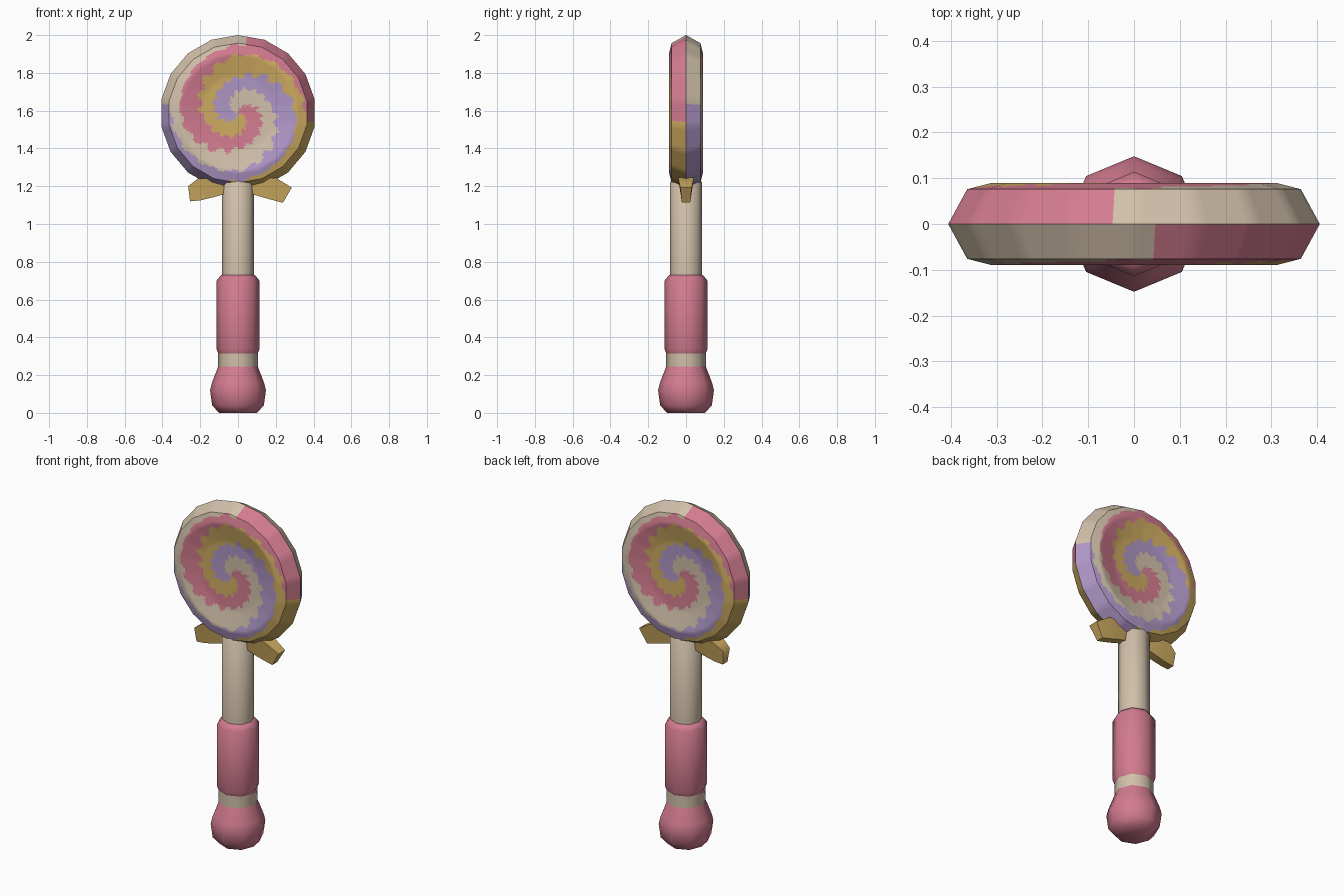
import bpy, bmesh, math
from math import sin, cos, pi, atan2

cube = bpy.data.objects.get("Cube")
if cube:
    bpy.data.objects.remove(cube, do_unlink=True)


def material(name, rgb):
    m = bpy.data.materials.new(name)
    m.use_nodes = True
    m.diffuse_color = (*rgb, 1)
    m.node_tree.nodes["Principled BSDF"].inputs["Base Color"].default_value = (*rgb, 1)
    return m


CREAM, LILAC, GOLD, PINK = range(4)
PALETTE = [
    material("cream", (0.64, 0.53, 0.40)),
    material("lilac", (0.43, 0.31, 0.57)),
    material("gold", (0.62, 0.41, 0.12)),
    material("pink", (0.65, 0.20, 0.28)),
]


def finish(bm, name, angle):
    bmesh.ops.remove_doubles(bm, verts=bm.verts, dist=1e-5)
    bmesh.ops.recalc_face_normals(bm, faces=bm.faces)
    mesh = bpy.data.meshes.new(name)
    bm.to_mesh(mesh)
    bm.free()
    for m in PALETTE:
        mesh.materials.append(m)
    obj = bpy.data.objects.new(name, mesh)
    bpy.context.collection.objects.link(obj)
    bpy.ops.object.select_all(action="DESELECT")
    obj.select_set(True)
    bpy.context.view_layer.objects.active = obj
    bpy.ops.object.shade_smooth_by_angle(angle=math.radians(angle))
    return obj


def loft(bm, rings, colours):
    """Skin a list of closed point rings and cap both ends."""
    loops = [[bm.verts.new(p) for p in ring] for ring in rings]
    n = len(loops[0])
    for a, b, colour in zip(loops, loops[1:], colours):
        for i in range(n):
            j = (i + 1) % n
            bm.faces.new((a[i], a[j], b[j], b[i])).material_index = colour
    bm.faces.new(loops[0]).material_index = colours[0]
    bm.faces.new(loops[-1]).material_index = colours[-1]


def lathe(name, profile, colour):
    bm = bmesh.new()
    rings = [[(r * cos(k * pi / 4), r * sin(k * pi / 4), z) for k in range(8)]
             for r, z in profile]
    loft(bm, rings, [colour] * (len(rings) - 1))
    return finish(bm, name, 60)


# Handle: eight-sided pommel, collar, grip and stick
lathe("pommel", [(0.10, 0), (0.137, 0.04), (0.148, 0.12), (0.138, 0.16), (0.105, 0.245)], PINK)
lathe("collar", [(0.105, 0.24), (0.105, 0.32)], CREAM)
lathe("grip", [(0.105, 0.315), (0.114, 0.34), (0.114, 0.70), (0.09, 0.73)], PINK)
lathe("stick", [(0.086, 0.70), (0.086, 1.22), (0.068, 1.24)], CREAM)

# Candy disc: an 18-sided dished disc with a four-armed spiral
CENTRE_Z, SIDES, SPLIT = 1.588, 18, 6
DISH = [(0, 0.062), (0.2, 0.068), (0.315, 0.09), (0.37, 0.076), (0.412, 0)]
ARMS = [(0, 0), (0.12, 1), (0.19, 2), (0.31, 3), (0.36, 4), (0.412, 4.15)]


def lookup(table, x):
    for (x0, y0), (x1, y1) in zip(table, table[1:]):
        if x <= x1:
            break
    return y0 + (y1 - y0) * (x - x0) / (x1 - x0)


def spiral_colour(radius, angle):
    wobble = 0.13 * sin(SIDES * angle) if radius < 0.365 else 0
    return math.floor(lookup(ARMS, radius) + wobble + angle / (pi / 2) - 1) % 4


def rim_point(i):
    """Point on the unit polygon, with each side divided evenly."""
    side, t = divmod(i, SPLIT)
    a, b = (pi / 2 + 2 * pi * (side + k) / SIDES for k in (0, 1))
    t /= SPLIT
    return cos(a) * (1 - t) + cos(b) * t, sin(a) * (1 - t) + sin(b) * t


outline = [rim_point(i) for i in range(SIDES * SPLIT)]
radii = [0.315 * k / 26 for k in range(1, 27)]
radii += [0.315 + 0.055 * k / 5 for k in range(1, 6)] + [0.412]
bm = bmesh.new()
for side in (1, -1):    # front half, then the same half turned about z
    def ring(r):
        y = -lookup(DISH, r)
        return [bm.verts.new((side * r * c, side * y, CENTRE_Z + r * s)) for c, s in outline]

    hub = bm.verts.new((0, -side * DISH[0][1], CENTRE_Z))
    inner, r0 = None, 0
    for r1 in radii:
        outer = ring(r1)
        for i in range(len(outline)):
            j = (i + 1) % len(outline)
            corners = (inner[i], outer[i], outer[j], inner[j]) if inner else (hub, outer[i], outer[j])
            angle = atan2(outline[i][1] + outline[j][1], outline[i][0] + outline[j][0])
            bm.faces.new(corners).material_index = spiral_colour((r0 + r1) / 2, angle)
        inner, r0 = outer, r1
finish(bm, "candy_disc", 40)

# Bow: two tapered loops, each section given as top and bottom (x, z, half depth)
RIGHT = [((0.05, 1.205, 0.025), (0.05, 1.165, 0.02)),
         ((0.127, 1.242, 0.04), (0.125, 1.143, 0.025)),
         ((0.20, 1.245, 0.042), (0.20, 1.122, 0.023)),
         ((0.285, 1.193, 0.03), (0.238, 1.113, 0.022))]
LEFT = RIGHT[:2] + [((0.21, 1.242, 0.042), (0.20, 1.125, 0.023)),
                    ((0.264, 1.20, 0.03), (0.254, 1.12, 0.022))]
for name, side, sections in (("bow_left", 1, RIGHT), ("bow_right", -1, LEFT)):
    bm = bmesh.new()
    rings = [[(side * tx, -ty, tz), (side * tx, ty, tz), (side * bx, by, bz), (side * bx, -by, bz)]
             for (tx, tz, ty), (bx, bz, by) in sections]
    loft(bm, rings, [GOLD] * 3)
    finish(bm, name, 60)
